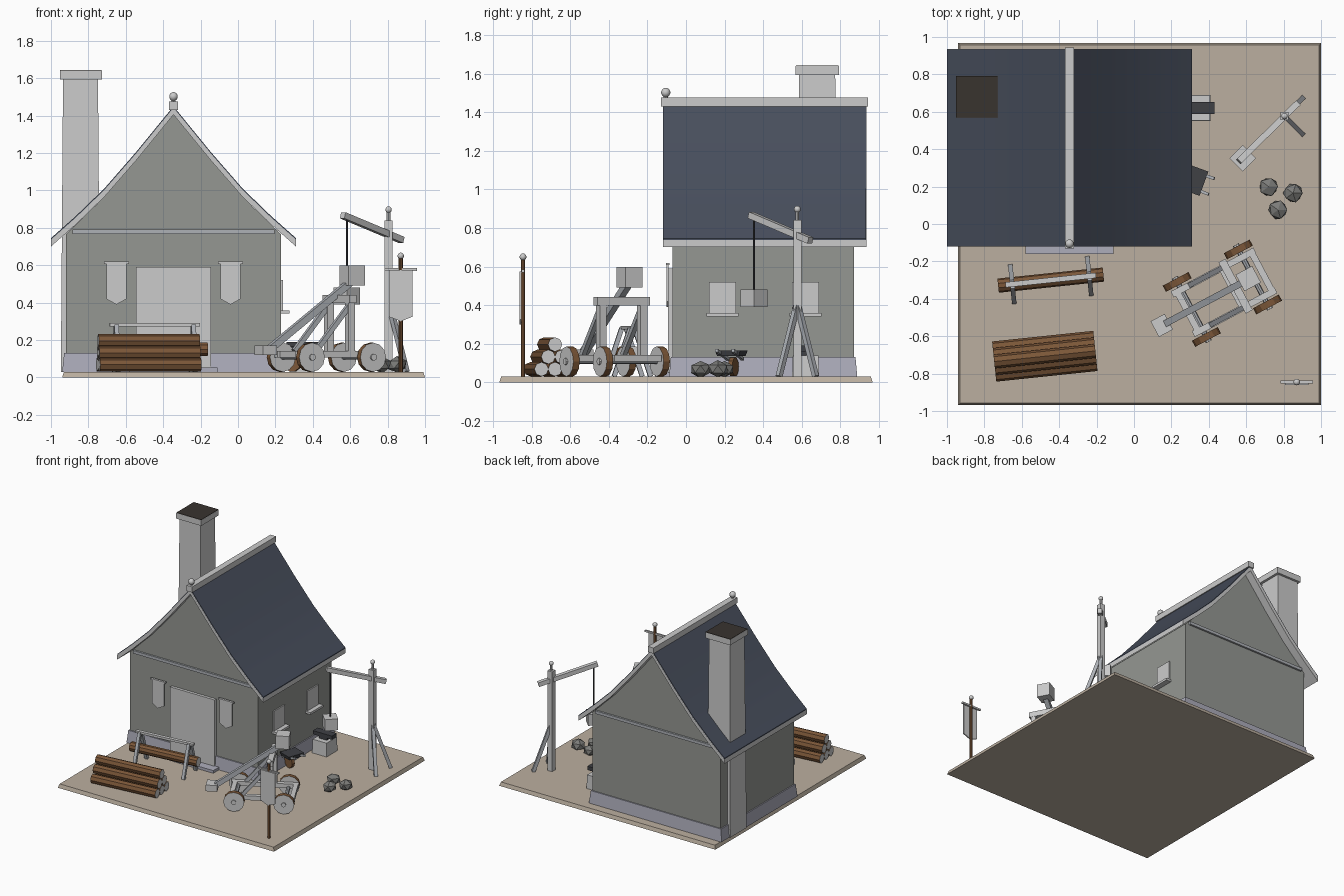
import bpy, bmesh, random
from math import radians, cos, sin
from mathutils import Vector, Matrix

if "Cube" in bpy.data.objects:
    bpy.data.objects.remove(bpy.data.objects["Cube"])

random.seed(4)


def mat(name, r, g, b):
    m = bpy.data.materials.new(name)
    m.diffuse_color = (r, g, b, 1)
    m.use_nodes = True
    m.node_tree.nodes["Principled BSDF"].inputs["Base Color"].default_value = m.diffuse_color
    return m


WALL = mat("plaster", .30, .31, .29)
ROOF = mat("slate", .065, .078, .11)
WOOD = mat("bark", .20, .095, .04)
DIRT = mat("ground", .50, .43, .35)
PLINTH = mat("plinth_stone", .42, .42, .50)
ROCK = mat("rock", .20, .20, .19)
DARK = mat("dark_iron", .05, .052, .06)
SOOT = mat("soot", .04, .033, .028)
TRIM = mat("weathered_wood", .42, .44, .47)


def finish(name, bm, m=None, caps=None, smooth=False):
    bmesh.ops.recalc_face_normals(bm, faces=bm.faces)
    me = bpy.data.meshes.new(name)
    for k in (m, caps):
        if k or caps:
            me.materials.append(k)
    if m and not me.materials:
        me.materials.append(m)
    bm.to_mesh(me)
    bm.free()
    ob = bpy.data.objects.new(name, me)
    bpy.context.collection.objects.link(ob)
    if smooth:
        me.shade_smooth()
    return ob


def box(name, c, s, m=None, rot=0, taper=1):
    """Box at centre c with size s; taper scales the top face."""
    bm = bmesh.new()
    bmesh.ops.create_cube(bm, size=1)
    for v in bm.verts:
        if v.co.z > 0:
            v.co.x *= taper
            v.co.y *= taper
    bm.transform(Matrix.Translation(c) @ Matrix.Rotation(radians(rot), 4, 'Z') @ Matrix.Diagonal((*s, 1)))
    return finish(name, bm, m)


def frame(a, b, face=0):
    """Matrix with local x running from a to b."""
    a, b = Vector(a), Vector(b)
    x = (b - a).normalized()
    up = Vector((0, 0, 1))
    if abs(x.z) > .98:
        up = Vector((cos(radians(face)), sin(radians(face)), 0))
    y = up.cross(x).normalized()
    R = Matrix((x, y, x.cross(y))).transposed().to_4x4()
    return Matrix.Translation((a + b) / 2) @ R, (b - a).length


def beam(name, a, b, w, m=None, h=None, face=0):
    M, L = frame(a, b, face)
    bm = bmesh.new()
    bmesh.ops.create_cube(bm, size=1)
    bm.transform(M @ Matrix.Diagonal((L, w, h or w, 1)))
    return finish(name, bm, m)


def rod(name, a, b, r, n=8, m=None, caps=False):
    """Cylinder between two points; caps=True leaves the end faces plain grey."""
    M, L = frame(a, b)
    bm = bmesh.new()
    bmesh.ops.create_cone(bm, cap_ends=True, segments=n, radius1=r, radius2=r, depth=L)
    bm.transform(M @ Matrix.Rotation(radians(90), 4, 'Y'))
    if caps:
        for f in bm.faces:
            f.material_index = 1 if len(f.verts) > 4 else 0
    return finish(name, bm, m, TRIM2 if caps else None)


TRIM2 = mat("cut_end", .62, .63, .64)


def ball(name, c, r):
    bm = bmesh.new()
    bmesh.ops.create_uvsphere(bm, u_segments=10, v_segments=7, radius=r)
    bm.transform(Matrix.Translation(c))
    return finish(name, bm, None, smooth=True)


def prism(name, pts, y0, y1, m=None):
    """Extrude an xz outline from y0 to y1."""
    bm = bmesh.new()
    f = bm.faces.new([bm.verts.new((x, y0, z)) for x, z in pts])
    g = bmesh.ops.extrude_face_region(bm, geom=[f])
    bmesh.ops.translate(bm, vec=(0, y1 - y0, 0), verts=[e for e in g['geom'] if isinstance(e, bmesh.types.BMVert)])
    return finish(name, bm, m)


def pennant(name, x, y, w, z0, z1, tip):
    prism(name, [(x - w / 2, z1), (x - w / 2, z0 + tip), (x, z0), (x + w / 2, z0 + tip), (x + w / 2, z1)], y - .005, y + .005)


# yard slab
box("yard_base", (.03, 0, .015), (1.94, 1.935, .03), DIRT, taper=.99)

# house body with gable ends
CX = -.345
half = [(.575, .03), (.575, .765), (.37, .965), (.2, 1.17)]
prism("house_walls", [(CX + d, z) for d, z in half] + [(CX, 1.41)] + [(CX - d, z) for d, z in reversed(half)], -.07, .87, WALL)
box("plinth", (CX, .4, .08), (1.19, .975, .1), PLINTH, taper=.982)
for y in (-.075, .875):
    box("gable_tie_beam", (CX, y, .78), (1.08, .02, .024), TRIM)

# flared roof: light boards below, slate layer on top
curve = [(0, 1.45), (.2, 1.205), (.37, 1.01), (.52, .865), (.655, .745)]
full = [(CX - d, z) for d, z in reversed(curve)] + [(CX + d, z) for d, z in curve[1:]]


def layer(name, top, bot, y0, y1, m):
    ob = prism(name, [(x, z + top) for x, z in full] + [(x, z + bot) for x, z in reversed(full)], y0, y1, m)
    ob.data.shade_smooth()
    ob.data.set_sharp_from_angle(angle=radians(30))


layer("roof_boards", -.008, -.045, -.12, .935, None)
layer("roof_slates", 0, -.008, -.119, .934, ROOF)
box("ridge_beam", (CX, .407, 1.452), (.05, 1.075, .046))
box("ridge_finial_block", (CX, -.105, 1.455), (.042, .042, .04))
rod("ridge_finial_neck", (CX, -.105, 1.46), (CX, -.105, 1.49), .011)
ball("ridge_finial_ball", (CX, -.105, 1.502), .024)

# chimney
box("chimney_shaft", (-.842, .68, .815), (.21, .21, 1.57), taper=.89)
box("chimney_cap", (-.84, .68, 1.617), (.224, .224, .046))
box("chimney_flue", (-.84, .68, 1.641), (.222, .222, .004), SOOT)

# door, step, wall pennants
box("door", (CX, -.078, .31), (.4, .03, .56))
box("door_step", (CX, -.115, .04), (.47, .09, .024), PLINTH)
for x in (-.65, -.04):
    pennant("wall_pennant", x, -.095, .108, .39, .61, .03)
    box("pennant_rod", (x, -.095, .613), (.135, .018, .012))

# side windows
for y in (.19, .62):
    box("window", (.23, y, .435), (.02, .14, .17))
    box("window_sill", (.245, y, .35), (.06, .165, .018))

# log pile
ax = Vector((cos(radians(6)), sin(radians(6)), 0))
sd = Vector((-ax.y, ax.x, 0))
for row in range(3):
    for i in range(3 - row):
        c = Vector((-.477, -.707, .068 + row * .064)) + sd * ((i - (2 - row) / 2) * .071)
        rod("stacked_log", c - ax * .272, c + ax * .272, .037, 8, WOOD, True)

# sawhorse with log
c = Vector((-.445, -.3, 0))
zv = Vector((0, 0, 1))
rod("sawhorse_log", c - ax * .283 + zv * .15, c + ax * .283 + zv * .15, .038, 10, WOOD, True)
beam("sawhorse_rail", c - ax * .243 + zv * .282, c + ax * .243 + zv * .282, .028, h=.018)
for s in (-1, 1):
    for t in (-1, 1):
        p = c + ax * .207 * s
        beam("sawhorse_leg", p + sd * t * .012 + zv * .28, p + sd * t * .095 + zv * .03, .024, TRIM)

# catapult, in its own turned frame
CAT = Matrix.Translation((.4725, -.37, 0)) @ Matrix.Rotation(radians(28), 4, 'Z')
P = lambda x, y, z: CAT @ Vector((x, y, z))
for s in (-1, 1):
    beam("catapult_rail", P(-.24, s * .12, .125), P(.26, s * .12, .125), .035)
    beam("catapult_upright", P(.08, s * .12, .12), P(.08, s * .12, .42), .04, face=28)
    beam("catapult_brace", P(.07, s * .12, .38), P(-.13, s * .12, .14), .026, TRIM)
    x = s * .185
    rod("catapult_axle", P(x, -.17, .11), P(x, .17, .11), .015, 8, TRIM)
    for t in (-1, 1):
        rod("catapult_wheel", P(x, t * .148, .108), P(x, t * .185, .108), .078, 12, WOOD, True)
        rod("wheel_hub", P(x, t * .18, .108), P(x, t * .195, .108), .018, 8)
for x in (-.21, .06, .24):
    beam("catapult_cross", P(x, -.12, .125), P(x, .12, .125), .035)
beam("catapult_top_bar", P(.08, -.155, .42), P(.08, .155, .42), .042)
beam("throwing_arm", P(-.36, 0, .14), P(.16, 0, .52), .036, TRIM)
box("throwing_cup", P(-.367, 0, .145), (.085, .095, .05), rot=28)
box("counterweight", P(.159, .004, .545), (.1, .1, .105), rot=28)

# hoist
px, py = .805, .577
box("hoist_post", (px, py, .435), (.042, .042, .81))
rod("hoist_finial_neck", (px, py, .84), (px, py, .89), .01)
ball("hoist_finial_ball", (px, py, .897), .018)
beam("hoist_boom", (.56, .335, .867), (.875, .645, .735), .034)
for y in (.482, .672):
    beam("hoist_leg", (px, py, .41), (.9, y, .03), .026, TRIM)
rod("hoist_rope", (.582, .352, .86), (.582, .352, .47), .006, 6, DARK)
box("hoist_load", (.582, .352, .435), (.1, .1, .092), rot=45)

# boulders
for x, y in ((.72, .2), (.85, .165), (.77, .075)):
    bm = bmesh.new()
    bmesh.ops.create_icosphere(bm, subdivisions=1, radius=.057)
    for v in bm.verts:
        v.co *= random.uniform(.88, 1.06)
        v.co.z *= .8
    bm.transform(Matrix.Translation((x, y, .068)))
    finish("boulder", bm, ROCK)

# anvil on its block
box("anvil_block", (.345, .62, .085), (.13, .14, .11), taper=.95)
box("anvil_waist", (.345, .62, .15), (.07, .05, .03), DARK)
box("anvil_top", (.345, .62, .175), (.17, .062, .03), DARK)

# handcart by the wall
BAR = Matrix.Translation((.32, .235, 0)) @ Matrix.Rotation(radians(-20), 4, 'Z')
Q = lambda x, y, z: BAR @ Vector((x, y, z))
for s in (-1, 1):
    beam("handcart_handle", Q(-.06, s * .04, .12), Q(.1, s * .045, .165), .016, TRIM)
box("handcart_tray", Q(0, 0, .15), (.1, .12, .03), DARK, rot=-20, taper=1.15)
rod("handcart_wheel", Q(-.03, -.012, .08), Q(-.03, .012, .08), .05, 10, WOOD)

# standing banner
bx, by = .87, -.845
rod("banner_pole", (bx, by, .03), (bx, by, .635), .011, 8, WOOD)
ball("banner_pole_ball", (bx, by, .65), .018)
box("banner_crossbar", (bx, by, .577), (.175, .014, .014))
pennant("banner_cloth", bx, by - .012, .128, .3, .575, .025)
